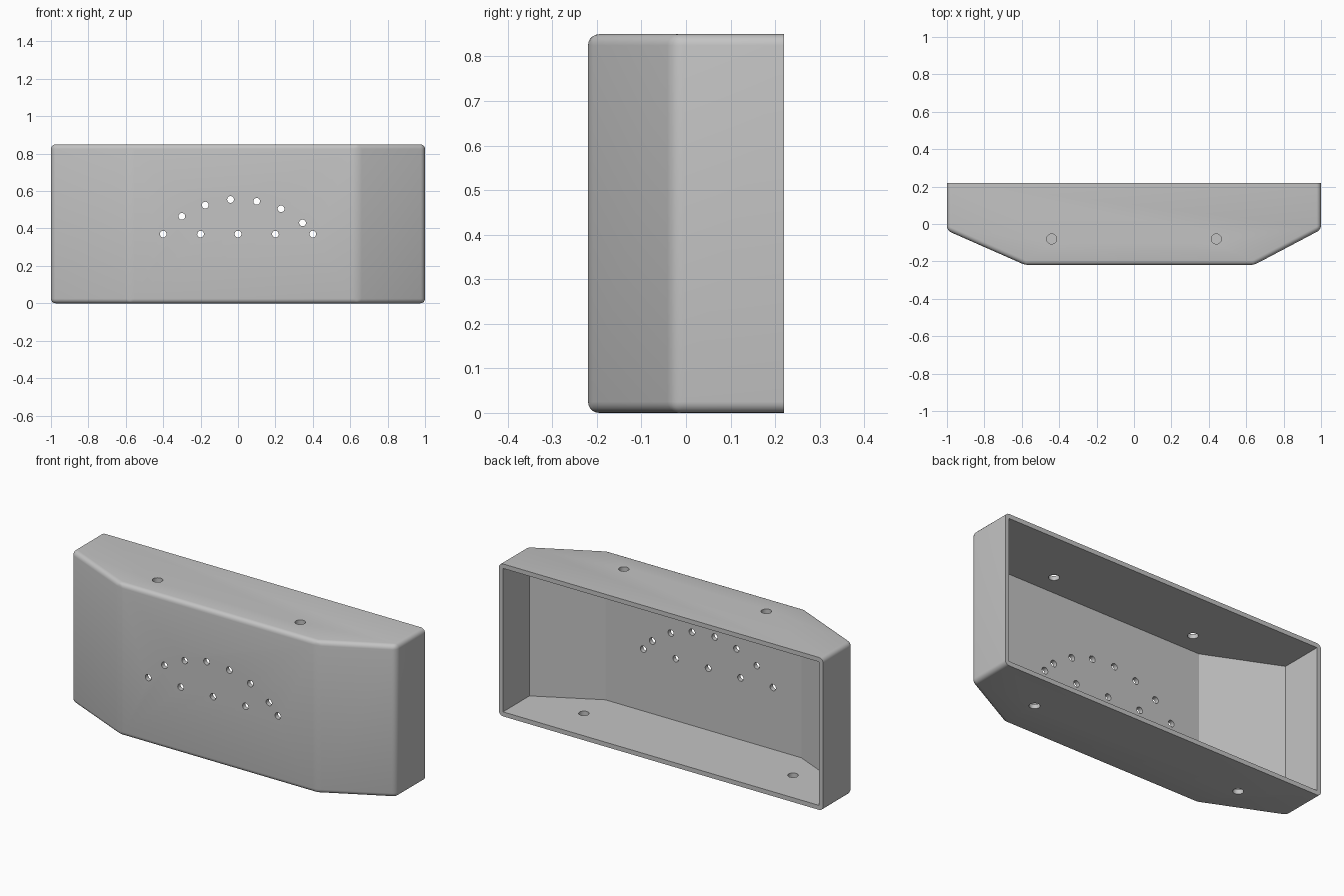
import bpy, bmesh
from math import radians
from mathutils import Matrix, Vector

if "Cube" in bpy.data.objects:
    bpy.data.objects.remove(bpy.data.objects["Cube"], do_unlink=True)

HEIGHT, BACK, WALL, ROUND = 0.85, 0.22, 0.025, 0.025

grey = bpy.data.materials.new("plain grey")
grey.use_nodes = True
grey.diffuse_color = (0.55, 0.55, 0.55, 1)
grey.node_tree.nodes["Principled BSDF"].inputs["Base Color"].default_value = grey.diffuse_color


def prism(bm, outline, low, high):
    """Extrude a plan outline from low to high."""
    face = bm.faces.new([bm.verts.new((x, y, low)) for x, y in outline])
    top = bmesh.ops.extrude_face_region(bm, geom=[face])["geom"]
    bmesh.ops.translate(bm, vec=(0, 0, high - low),
                        verts=[v for v in top if isinstance(v, bmesh.types.BMVert)])
    bmesh.ops.recalc_face_normals(bm, faces=bm.faces)


def drill(bm, centre, radius, axis):
    """Add a short round cutter along the given axis."""
    turn = Vector((0, 0, 1)).rotation_difference(Vector(axis)).to_matrix().to_4x4()
    bmesh.ops.create_cone(bm, cap_ends=True, segments=24, radius1=radius, radius2=radius,
                          depth=0.12, matrix=Matrix.Translation(centre) @ turn)


def make_object(name, bm):
    mesh = bpy.data.meshes.new(name)
    bm.to_mesh(mesh)
    bm.free()
    mesh.materials.append(grey)
    obj = bpy.data.objects.new(name, mesh)
    bpy.context.collection.objects.link(obj)
    return obj


# Outer housing: faceted front, rounded everywhere except the open back
bm = bmesh.new()
prism(bm, [(-1, BACK), (-1, -0.035), (-0.58, -BACK), (0.64, -BACK), (1, -0.03), (1, BACK)], 0, HEIGHT)
edges = [e for e in bm.edges if not all(v.co.y > BACK - 0.01 for v in e.verts)]
bmesh.ops.bevel(bm, geom=edges, offset=ROUND, segments=5, profile=0.5, affect='EDGES',
                clamp_overlap=True)
housing = make_object("housing", bm)

# Cavity that leaves an even wall and an open back
bm = bmesh.new()
side = 1 - WALL
prism(bm, [(-side, BACK + 0.1), (-side, -0.018), (-0.575, WALL - BACK), (0.634, WALL - BACK),
           (side, -0.013), (side, BACK + 0.1)], WALL, HEIGHT - WALL)
cutters = [make_object("cavity_cutter", bm)]

# Small front holes: a straight row under an arch
bm = bmesh.new()
row = [(x, 0.37) for x in (-0.4, -0.2, 0, 0.2, 0.4)]
arch = [(-0.3, 0.465), (-0.175, 0.525), (-0.04, 0.555), (0.1, 0.545), (0.23, 0.505), (0.345, 0.43)]
for x, z in row + arch:
    drill(bm, (x, -BACK, z), 0.018, (0, 1, 0))

# Mounting holes through the top and bottom walls
for x, y, z in [(-0.44, -0.08, HEIGHT), (0.44, -0.08, HEIGHT), (-0.66, 0, 0), (0.63, 0, 0)]:
    drill(bm, (x, y, z), 0.027, (0, 0, 1))
cutters.append(make_object("hole_cutters", bm))

# Cut the housing, then drop the cutters
bpy.ops.object.select_all(action='DESELECT')
bpy.context.view_layer.objects.active = housing
housing.select_set(True)
for cutter in cutters:
    cutter.hide_render = True
    mod = housing.modifiers.new(cutter.name, 'BOOLEAN')
    mod.operation, mod.solver, mod.object = 'DIFFERENCE', 'EXACT', cutter
    bpy.ops.object.modifier_apply(modifier=mod.name)
    bpy.data.objects.remove(cutter, do_unlink=True)
bpy.ops.object.shade_smooth_by_angle(angle=radians(22))
